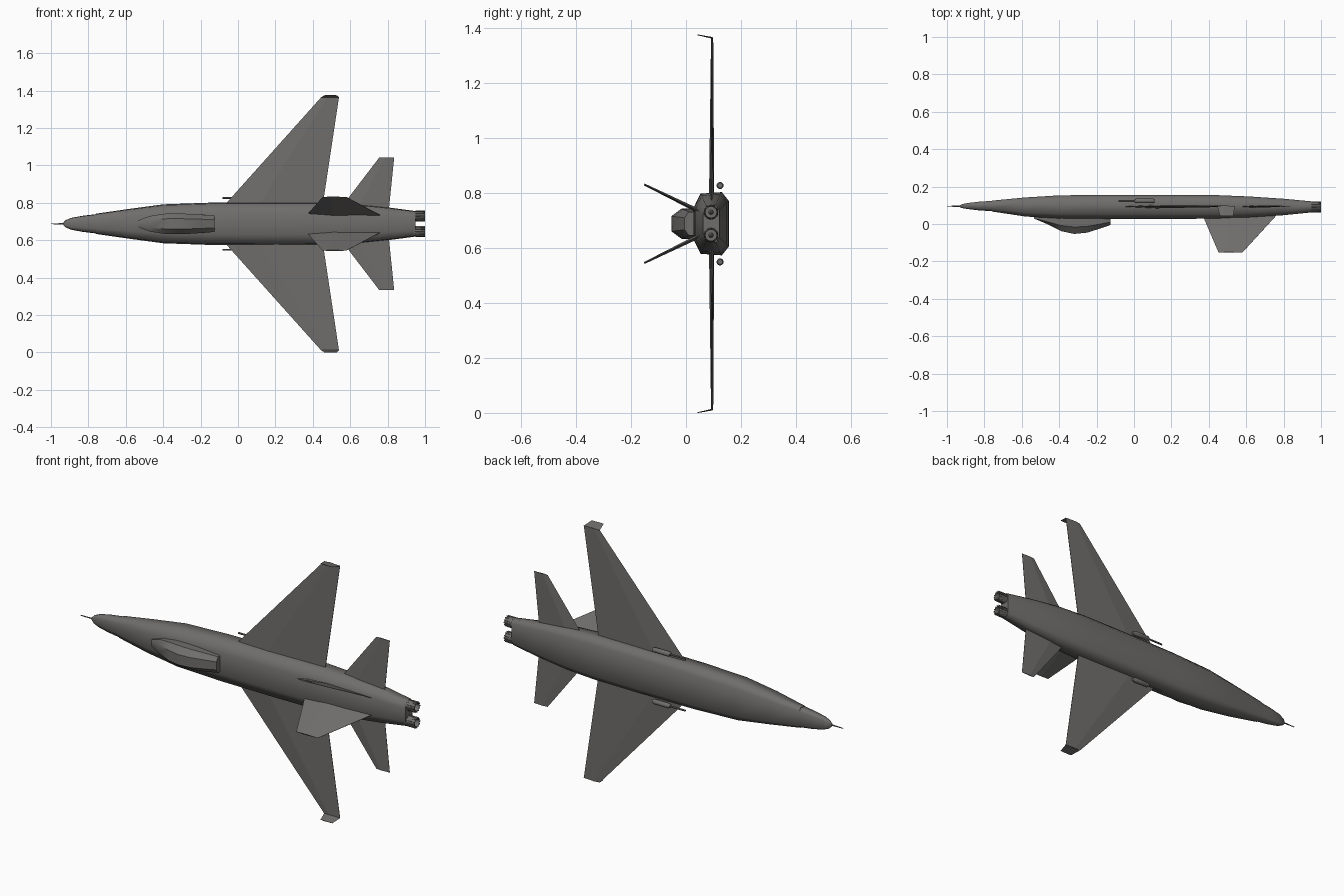
import bpy, bmesh, math
from mathutils import Vector

if "Cube" in bpy.data.objects:
    bpy.data.objects.remove(bpy.data.objects["Cube"], do_unlink=True)

MID = 0.688  # height of the aircraft centreline; the span runs along z


def material(name, rgb):
    m = bpy.data.materials.new(name)
    m.use_nodes = True
    col = (*rgb, 1)
    m.diffuse_color = col
    m.node_tree.nodes["Principled BSDF"].inputs["Base Color"].default_value = col
    return m


GREY = material("dark grey", (0.16, 0.155, 0.15))


def loft(name, rings, smooth=None):
    """Skin rings of (x, y, span) points and close both ends."""
    bm = bmesh.new()
    loops = [[bm.verts.new(Vector((x, y, MID + s))) for x, y, s in r] for r in rings]
    n = len(loops[0])
    for a, b in zip(loops, loops[1:]):
        for i in range(n):
            j = (i + 1) % n
            bm.faces.new((a[i], a[j], b[j], b[i]))
    bm.faces.new(loops[0])
    bm.faces.new(loops[-1])
    bmesh.ops.recalc_face_normals(bm, faces=bm.faces)
    me = bpy.data.meshes.new(name)
    bm.to_mesh(me)
    bm.free()
    me.materials.append(GREY)
    ob = bpy.data.objects.new(name, me)
    bpy.context.collection.objects.link(ob)
    if smooth:
        bpy.ops.object.select_all(action='DESELECT')
        ob.select_set(True)
        bpy.context.view_layer.objects.active = ob
        bpy.ops.object.shade_smooth_by_angle(angle=math.radians(smooth))
    return ob


def turned(name, profile, y, s, sides=12, smooth=40):
    """Round part along x from (x, radius) pairs."""
    turn = [2 * math.pi * i / sides for i in range(sides)]
    return loft(name, [[(x, y + r * math.cos(a), s + r * math.sin(a)) for a in turn]
                       for x, r in profile], smooth)


def hull_ring(x, w, top, belly):
    """Eight-sided body section, narrower on the upper side."""
    h = belly - top
    half = [(top, 0.5), (top + 0.2 * h, 0.95), (belly - 0.2 * h, 1), (belly, 0.72)]
    return ([(x, y, w * k) for y, k in half]
            + [(x, y, -w * k) for y, k in reversed(half)])


def surface(name, side, root, tip):
    """Thin diamond-section panel; stations are (span, y, lead x, trail x, thickness)."""
    d = Vector((tip[0] - root[0], tip[1] - root[1])).normalized()
    rings = []
    for s, y, lead, trail, t in (root, tip):
        ring = []
        for f, k in ((0, 0), (0.35, 1), (1, 0.15), (1, -0.15), (0.35, -1)):
            x = lead + f * (trail - lead)
            ring.append((x, y + k * d.x * t / 2, side * (s - k * d.y * t / 2)))
        rings.append(ring)
    return loft(name, rings)


# Body: x, half width, upper y, belly y
loft("fuselage", [hull_ring(*r) for r in (
    (-0.76, 0.054, 0.067, 0.125), (-0.58, 0.08, 0.040, 0.142),
    (-0.40, 0.104, 0.030, 0.153), (-0.15, 0.113, 0.028, 0.156),
    (0.20, 0.115, 0.027, 0.156), (0.45, 0.114, 0.029, 0.154),
    (0.62, 0.107, 0.035, 0.147), (0.80, 0.088, 0.047, 0.135),
    (0.95, 0.068, 0.062, 0.121))], 70)
loft("nose_cone", [hull_ring(*r) for r in (
    (-0.932, 0.008, 0.090, 0.100), (-0.92, 0.02, 0.085, 0.106),
    (-0.89, 0.032, 0.080, 0.112), (-0.83, 0.043, 0.073, 0.119),
    (-0.755, 0.052, 0.068, 0.124))], 70)
turned("nose_probe", [(-1, 0.002), (-0.92, 0.004)], 0.095, 0, 8)

# Canopy: x, half width, ridge y
loft("canopy", [[(x, 0.06, -w), (x, 0.55 * top + 0.013, -w), (x, top, -0.5 * w),
                 (x, top, 0.5 * w), (x, 0.55 * top + 0.013, w), (x, 0.06, w)]
                for x, w, top in (
    (-0.535, 0.018, 0.030), (-0.47, 0.042, 0.002), (-0.39, 0.054, -0.038),
    (-0.32, 0.055, -0.053), (-0.25, 0.053, -0.046), (-0.18, 0.048, -0.024),
    (-0.125, 0.043, -0.005))], 35)

for label, side in (("left", 1), ("right", -1)):
    # Lifting surfaces
    surface(label + "_wing", side,
            (0.08, 0.093, -0.09, 0.45, 0.019), (0.677, 0.095, 0.445, 0.54, 0.008))
    surface(label + "_winglet", side,
            (0.676, 0.096, 0.445, 0.54, 0.006), (0.687, 0.042, 0.46, 0.53, 0.003))
    surface(label + "_tailplane", side,
            (0.06, 0.093, 0.53, 0.805, 0.014), (0.354, 0.095, 0.755, 0.835, 0.006))
    surface(label + "_fin", side,
            (0.044, 0.05, 0.365, 0.765, 0.016), (0.143, -0.152, 0.452, 0.58, 0.007))

    # Gun pod beside the wing root
    turned(label + "_gun_pod", [(0.005, 0.008), (0.015, 0.013), (0.10, 0.013),
                                (0.11, 0.009)], 0.124, side * 0.139)
    turned(label + "_gun_barrel", [(-0.083, 0.005), (0.01, 0.005)],
           0.124, side * 0.139, 8)

    # Engine nozzle: hollow cup with ribs and a centre cone
    ny, ns = 0.091, side * 0.042
    turned(label + "_nozzle", [(0.93, 0.026), (0.965, 0.027), (1.0, 0.023),
                               (1.0, 0.020), (0.96, 0.020)], ny, ns, 12, 30)
    turned(label + "_nozzle_cone", [(0.955, 0.010), (0.985, 0.003)], ny, ns)
    for i in range(12):
        a = 2 * math.pi * i / 12
        turned(f"{label}_nozzle_rib_{i + 1}", [(0.95, 0.003), (1.0, 0.003)],
               ny + 0.026 * math.cos(a), ns + 0.026 * math.sin(a), 4, None)
